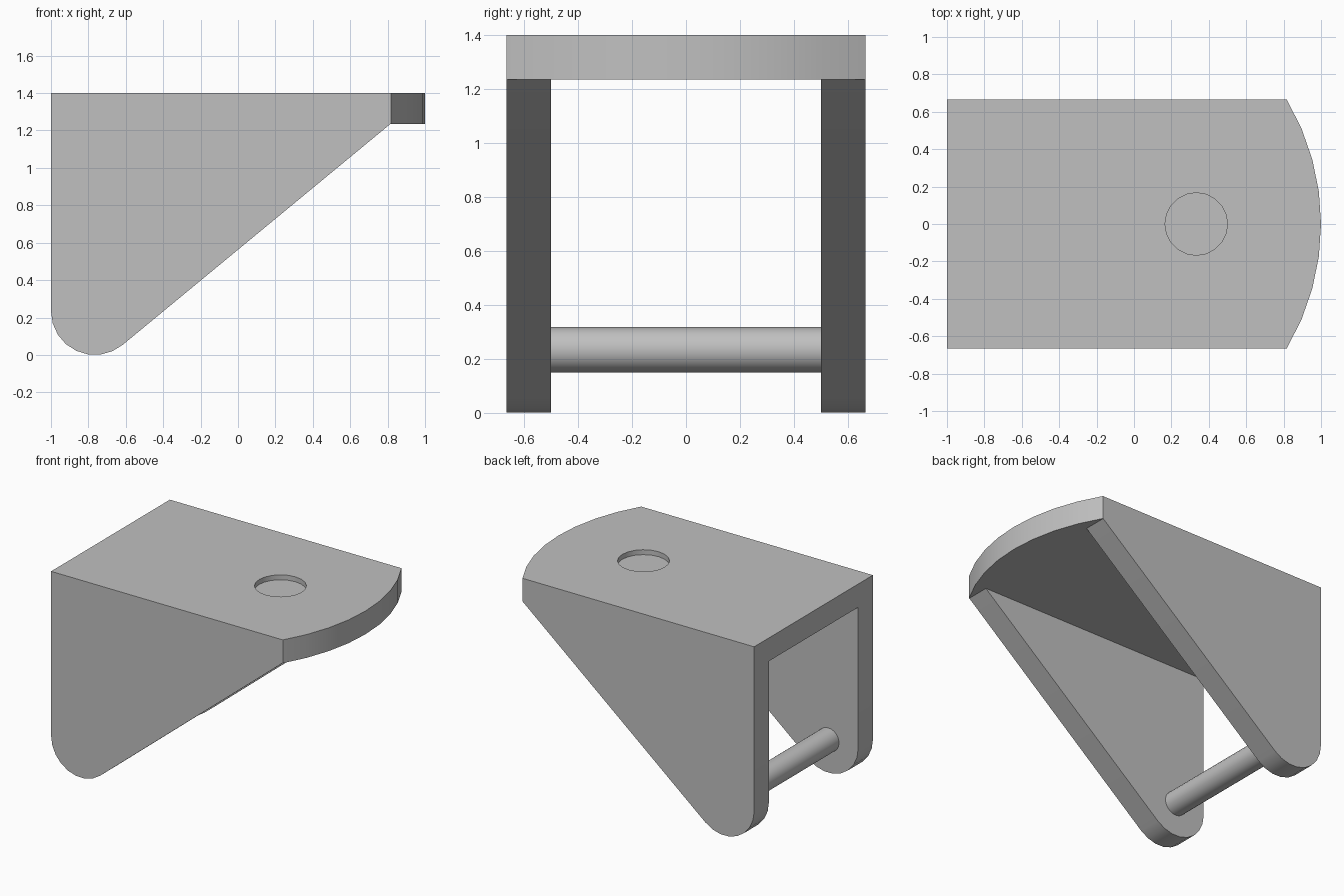
import bpy, bmesh, math
from mathutils import Matrix

if "Cube" in bpy.data.objects:
    bpy.data.objects.remove(bpy.data.objects["Cube"])

HALF_W = 0.665      # half width of the bracket
INNER = 0.5         # half width of the gap between the legs
TOP, UNDER = 1.4, 1.235
PIN_X, PIN_Z, FOOT_R = -0.766, 0.234, 0.234

grey = bpy.data.materials.new("plain grey")
grey.use_nodes = True
grey.diffuse_color = (0.53, 0.53, 0.53, 1)
grey.node_tree.nodes["Principled BSDF"].inputs["Base Color"].default_value = grey.diffuse_color


def arc(cx, cy, r, start, end, steps):
    angles = [math.radians(start + (end - start) * i / steps) for i in range(steps + 1)]
    return [(cx + r * math.cos(a), cy + r * math.sin(a)) for a in angles]


def prism(name, outline, place, low, high):
    """Extrude a 2D outline from low to high; place maps (u, v, depth) to xyz."""
    bm = bmesh.new()
    face = bm.faces.new([bm.verts.new(place(u, v, low)) for u, v in outline])
    ext = bmesh.ops.extrude_face_region(bm, geom=[face])
    shift = place(0, 0, high - low)
    verts = [g for g in ext["geom"] if isinstance(g, bmesh.types.BMVert)]
    bmesh.ops.translate(bm, vec=shift, verts=verts)
    bmesh.ops.recalc_face_normals(bm, faces=bm.faces)
    mesh = bpy.data.meshes.new(name)
    bm.to_mesh(mesh)
    bm.free()
    mesh.materials.append(grey)
    obj = bpy.data.objects.new(name, mesh)
    bpy.context.collection.objects.link(obj)
    return obj


def select(obj):
    bpy.ops.object.select_all(action="DESELECT")
    obj.select_set(True)
    bpy.context.view_layer.objects.active = obj


def cut(obj, tool, operation):
    select(obj)
    mod = obj.modifiers.new("cut", "BOOLEAN")
    mod.operation, mod.solver, mod.object = operation, "EXACT", tool
    bpy.ops.object.modifier_apply(modifier=mod.name)
    bpy.data.objects.remove(tool)


def from_side(u, v, d):
    return (u, d, v)


def from_top(u, v, d):
    return (u, v, d)


# Side silhouette: rounded foot, sloping edge and top plate
side = [(-1, TOP)] + arc(PIN_X, PIN_Z, FOOT_R, 180, 309.6, 8)
side += [(0.815, UNDER), (1.2, UNDER), (1.2, TOP)]
bracket = prism("bracket", side, from_side, -1, 1)

# Plan silhouette: straight sides and a bowed front edge
nose_r = 1.30
half_angle = math.degrees(math.asin(HALF_W / nose_r))
plan = [(-1.2, HALF_W), (-1.2, -HALF_W)] + arc(1 - nose_r, 0, nose_r, -half_angle, half_angle, 8)
cut(bracket, prism("plan_tool", plan, from_top, -1, 2), "INTERSECT")

# Open channel that leaves two legs
channel = [(-2, -INNER), (2, -INNER), (2, INNER), (-2, INNER)]
cut(bracket, prism("channel_tool", channel, from_top, -1, UNDER), "DIFFERENCE")

# Shallow round recess in the top plate
recess = arc(0.333, 0, 0.167, 0, 342, 19)
cut(bracket, prism("recess_tool", recess, from_top, TOP - 0.035, 2), "DIFFERENCE")

# Cross pin between the feet
pin = prism("cross_pin", arc(PIN_X, PIN_Z, 0.084, 0, 345, 23), from_side, -INNER - 0.02, INNER + 0.02)

for part in (bracket, pin):
    select(part)
    bpy.ops.object.shade_smooth_by_angle(angle=math.radians(30))
